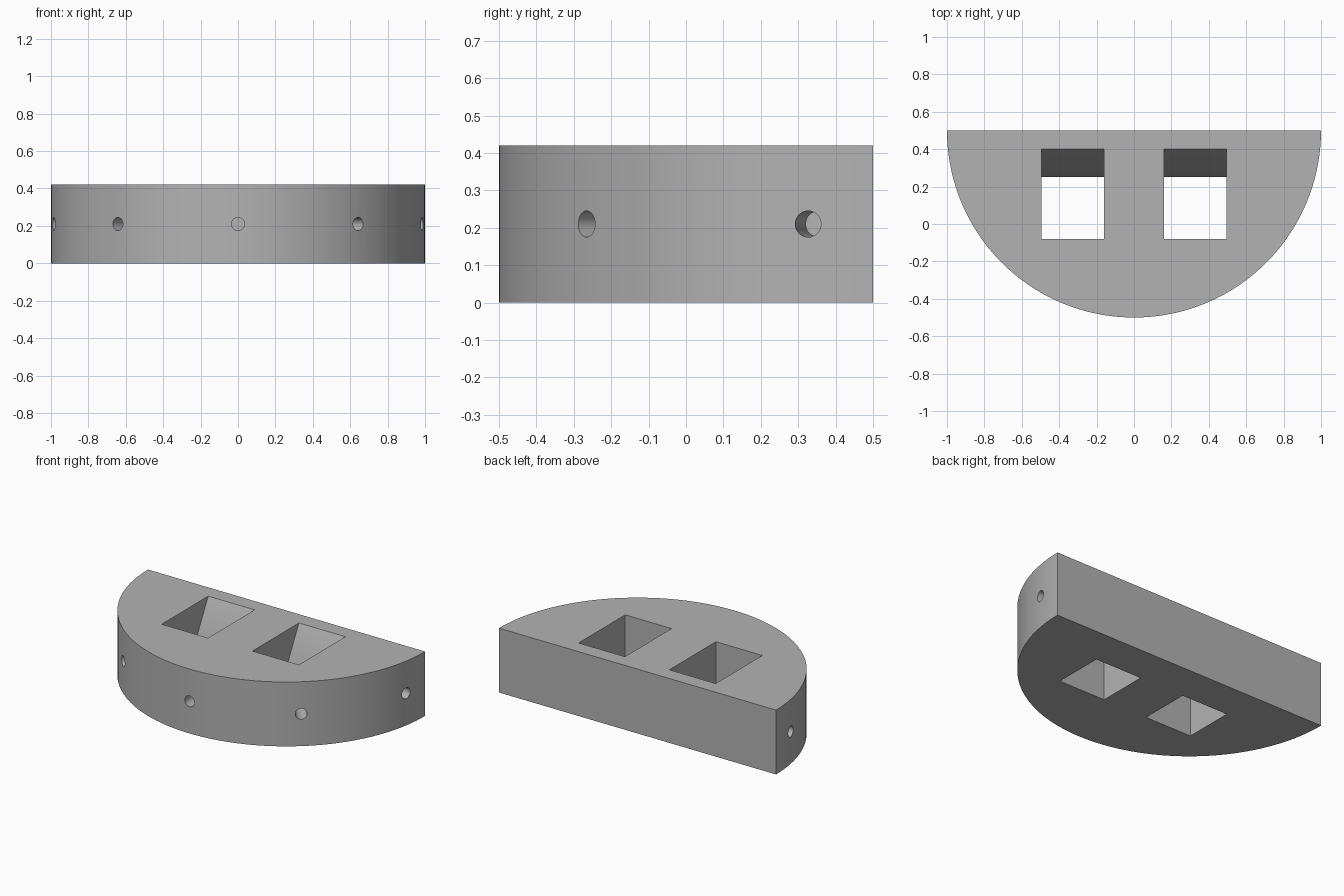
import bpy
import bmesh
from math import sin, cos, pi, radians
from mathutils import Vector

cube = bpy.data.objects.get("Cube")
if cube:
    bpy.data.objects.remove(cube, do_unlink=True)

HEIGHT = 0.42
CENTRE_Y = 0.5      # middle of the flat back face
ARC_STEPS = 72

grey = bpy.data.materials.new("plain grey")
grey.use_nodes = True
colour = (0.45, 0.45, 0.45, 1)
grey.diffuse_color = colour
grey.node_tree.nodes["Principled BSDF"].inputs["Base Color"].default_value = colour


def prism(name, outline, direction):
    """Extrude a closed outline along a direction into a solid object."""
    bm = bmesh.new()
    face = bm.faces.new([bm.verts.new(p) for p in outline])
    grown = bmesh.ops.extrude_face_region(bm, geom=[face], use_keep_orig=True)
    moved = [v for v in grown["geom"] if isinstance(v, bmesh.types.BMVert)]
    bmesh.ops.translate(bm, verts=moved, vec=direction)
    bmesh.ops.recalc_face_normals(bm, faces=bm.faces[:])
    mesh = bpy.data.meshes.new(name)
    bm.to_mesh(mesh)
    bm.free()
    mesh.materials.append(grey)
    obj = bpy.data.objects.new(name, mesh)
    bpy.context.collection.objects.link(obj)
    return obj


def cut(body, cutter):
    """Subtract the cutter from the body and discard it."""
    cutter.hide_render = True
    mod = body.modifiers.new("cut", "BOOLEAN")
    mod.operation = "DIFFERENCE"
    mod.solver = "EXACT"
    mod.object = cutter
    bpy.ops.object.modifier_apply(modifier=mod.name)
    bpy.data.objects.remove(cutter, do_unlink=True)


# Half-round block
arc = [pi * i / ARC_STEPS for i in range(ARC_STEPS + 1)]
block = prism("half_round_block",
              [(-cos(a), CENTRE_Y - sin(a), 0) for a in arc], (0, 0, HEIGHT))
bpy.ops.object.select_all(action="DESELECT")
block.select_set(True)
bpy.context.view_layer.objects.active = block

# Two square through-slots, with a back wall that leans outward near the top
slot = [(-0.08, -0.1), (0.25, -0.1), (0.25, 0.14),
        (0.40, HEIGHT), (0.40, 0.6), (-0.08, 0.6)]
for left_edge in (-0.495, 0.16):
    cut(block, prism("slot_cutter", [(left_edge, y, z) for y, z in slot],
                     (0.335, 0, 0)))

# Five blind pin holes pointing at the centre of the arc
RADIUS, DEPTH = 0.035, 0.16
for degrees in range(-80, 81, 40):
    a = radians(degrees)
    outward = Vector((sin(a), -cos(a), 0))
    side = Vector((cos(a), sin(a), 0))
    end = Vector((0, CENTRE_Y, HEIGHT / 2)) + outward * (1 - DEPTH)
    ring = [end + side * RADIUS * cos(t) + Vector((0, 0, RADIUS * sin(t)))
            for t in (2 * pi * i / 32 for i in range(32))]
    cut(block, prism("pin_hole_cutter", ring, outward * (DEPTH + 0.1)))

bpy.ops.object.shade_smooth_by_angle(angle=radians(30))
